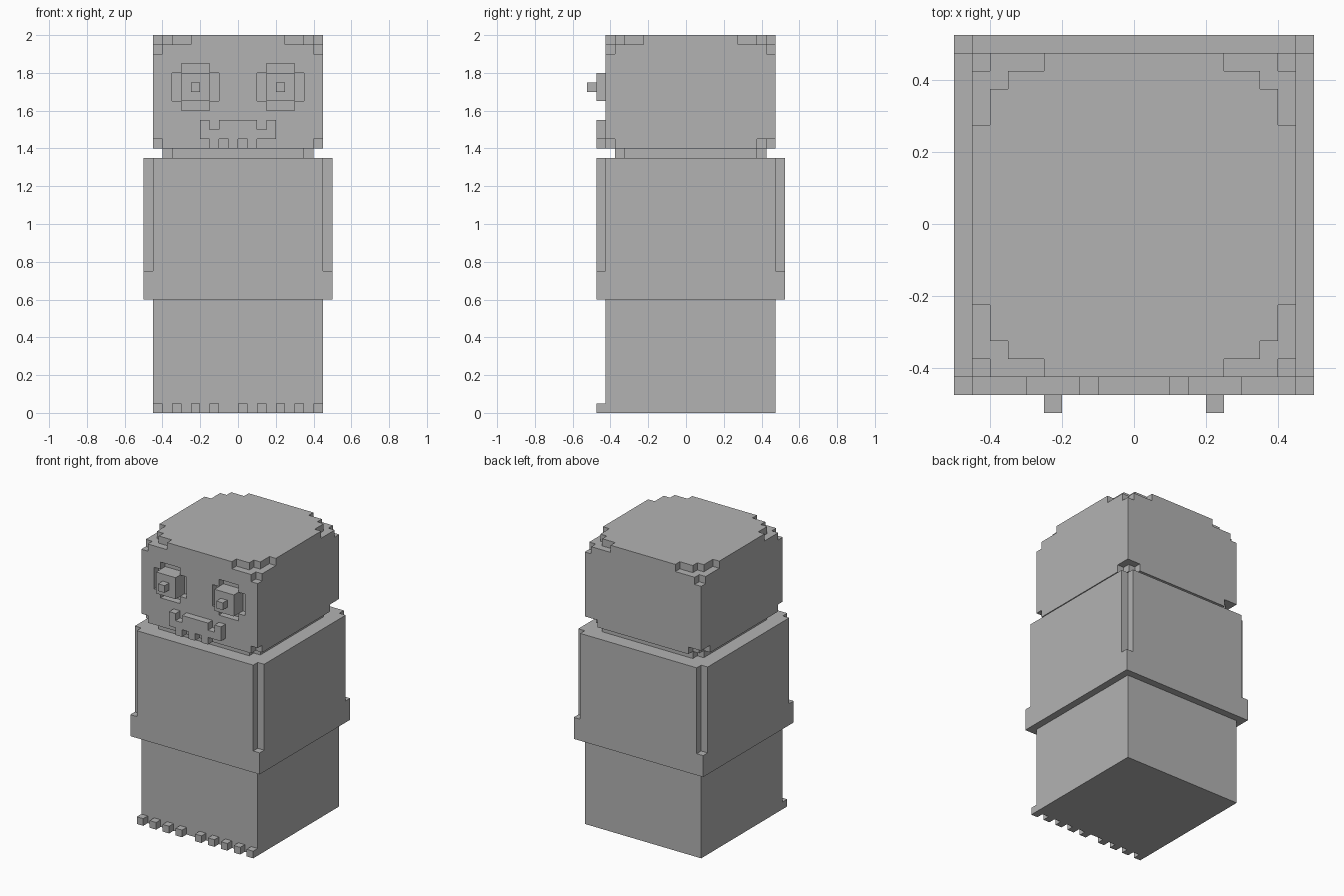
import bpy
import bmesh

if "Cube" in bpy.data.objects:
    bpy.data.objects.remove(bpy.data.objects["Cube"], do_unlink=True)

UNIT = 0.05  # edge of one building block

grey = bpy.data.materials.new("plain grey")
grey.use_nodes = True
GREY = (0.45, 0.45, 0.45, 1)
grey.diffuse_color = GREY
grey.node_tree.nodes["Principled BSDF"].inputs["Base Color"].default_value = GREY


def box(x0, x1, y0, y1, z0, z1):
    """Set of unit blocks filling a box."""
    return {(i, j, k) for i in range(x0, x1) for j in range(y0, y1) for k in range(z0, z1)}


def both_x(blocks):
    return blocks | {(-1 - i, j, k) for i, j, k in blocks}


def both_y(blocks):
    return blocks | {(i, -1 - j, k) for i, j, k in blocks}


def four(blocks):
    return both_x(both_y(blocks))


parts = {}

# Lower block, wider middle with grooved upright corners, narrow neck
parts["base"] = box(-9, 9, -9, 9, 0, 12)
parts["body"] = box(-10, 10, -10, 10, 12, 27) - four(box(-10, -9, -10, -9, 15, 27))
parts["neck"] = box(-8, 8, -8, 8, 27, 28) - four(box(-8, -7, -8, -7, 27, 28))

# Head with stepped top corners and nibbled bottom corners
head = box(-9, 9, -9, 9, 28, 40)
for dx, dy in ((1, 4), (2, 2), (4, 1)):
    head -= four(box(-9, -9 + dx, -9, -9 + dy, 39, 40))
head -= four(box(-9, -8, -9, -8, 38, 39) | box(-9, -8, -9, -8, 28, 29))
head -= both_x(box(-9, -7, 8, 9, 28, 29) | box(-9, -8, 7, 9, 28, 29))

# Eyes: raised square inside a sunken cross, with a pupil block
eye = box(-6, -3, -10, -9, 33, 36)
socket = box(-6, -3, -9, -8, 32, 37) | box(-7, -2, -9, -8, 33, 36)
socket -= box(-6, -3, -9, -8, 33, 36)
parts["head"] = head - both_x(socket)
parts["eyes"] = both_x(eye)
parts["pupils"] = both_x(box(-5, -4, -11, -10, 34, 35))

# Mouth: bar with raised ends and three hanging teeth
mouth = box(-4, 4, -10, -9, 29, 30) | box(-2, 2, -10, -9, 30, 31)
mouth |= both_x(box(-4, -3, -10, -9, 30, 31))
for x in (-3, -1, 1):
    mouth |= box(x, x + 1, -10, -9, 28, 29)
parts["mouth"] = mouth

# Row of toes along the front foot
parts["toes"] = set()
for x in (*range(-9, -2, 2), *range(0, 9, 2)):
    parts["toes"] |= box(x, x + 1, -10, -9, 0, 1)

solid = set().union(*parts.values())


def build(name, blocks):
    """Skin the exposed sides of the blocks and merge flat areas."""
    bm = bmesh.new()
    verts = {}
    for cell in blocks:
        for axis in range(3):
            for side in (0, 1):
                beside = list(cell)
                beside[axis] += 2 * side - 1
                if tuple(beside) in solid:
                    continue
                u, v = (axis + 1) % 3, (axis + 2) % 3
                ring = []
                for du, dv in ((0, 0), (1, 0), (1, 1), (0, 1)):
                    p = list(cell)
                    p[axis] += side
                    p[u] += du
                    p[v] += dv
                    p = tuple(p)
                    if p not in verts:
                        verts[p] = bm.verts.new((p[0] * UNIT, (p[1] + 0.5) * UNIT, p[2] * UNIT))
                    ring.append(verts[p])
                bm.faces.new(ring if side else ring[::-1])
    bmesh.ops.dissolve_limit(bm, angle_limit=0.02, verts=bm.verts[:], edges=bm.edges[:])
    mesh = bpy.data.meshes.new(name)
    bm.to_mesh(mesh)
    bm.free()
    mesh.materials.append(grey)
    bpy.context.collection.objects.link(bpy.data.objects.new(name, mesh))


for part_name, part_blocks in parts.items():
    build(part_name, part_blocks)
